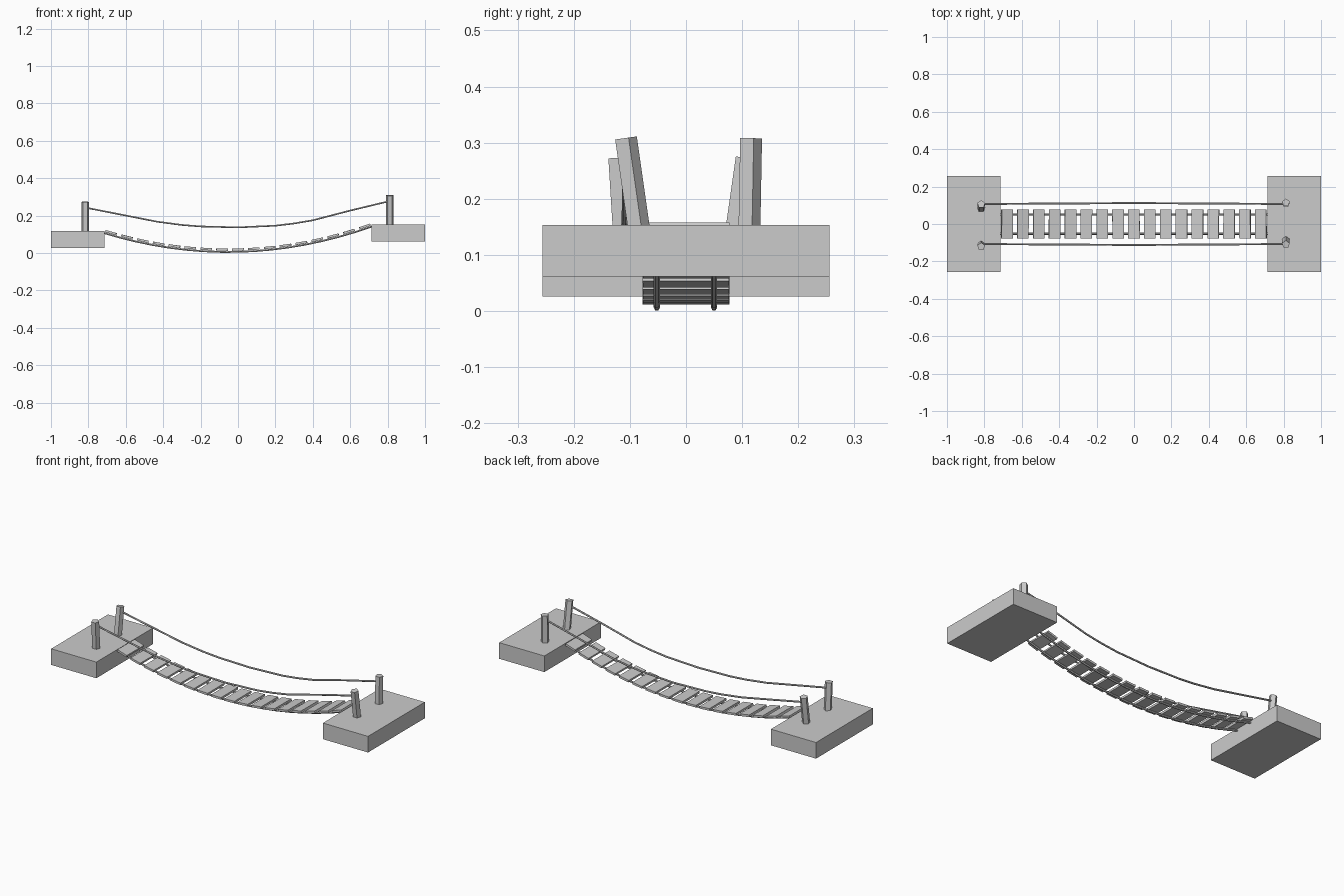
import bpy, math, random
from mathutils import Vector

if "Cube" in bpy.data.objects:
    bpy.data.objects.remove(bpy.data.objects["Cube"])

random.seed(4)


def box(name, loc, size, rot_y=0.0, rot_z=0.0):
    bpy.ops.mesh.primitive_cube_add(size=1, location=loc, rotation=(0, rot_y, rot_z))
    ob = bpy.context.object
    ob.name = name
    ob.scale = size
    return ob


def post(name, base, top, radius=0.0215):
    # five-sided stake leaning from base to top
    base, top = Vector(base), Vector(top)
    axis = top - base
    bpy.ops.mesh.primitive_cylinder_add(vertices=5, radius=radius, depth=axis.length,
                                        location=(base + top) / 2)
    ob = bpy.context.object
    ob.name = name
    ob.rotation_euler = (math.atan2(-axis.y, axis.z), 0, 0)


def rope(name, points, radius):
    # low-poly rope along a polyline
    cu = bpy.data.curves.new(name, 'CURVE')
    cu.dimensions = '3D'
    cu.bevel_depth = radius
    cu.bevel_resolution = 1
    cu.use_fill_caps = True
    sp = cu.splines.new('POLY')
    sp.points.add(len(points) - 1)
    for p, co in zip(sp.points, points):
        p.co = (*co, 1)
    sp.use_smooth = False
    bpy.context.collection.objects.link(bpy.data.objects.new(name, cu))


def deck_z(x):
    # sagging line of the walkway, right end higher
    return 0.0062 + 0.0245 * x + 0.23 * x * x


# anchor platforms
box("left_platform", (-0.8575, 0, 0.072), (0.285, 0.512, 0.092))
box("right_platform", (0.8575, 0, 0.107), (0.285, 0.512, 0.092))

# rope posts: (name, x, y at base, y at top, platform height)
for name, x, y0, y1, z in (
        ("left_front_post", -0.817, -0.111, -0.121, 0.117),
        ("left_back_post", -0.817, 0.083, 0.106, 0.117),
        ("right_front_post", 0.812, -0.086, -0.109, 0.152),
        ("right_back_post", 0.812, 0.111, 0.114, 0.152)):
    post(name, (x, y0, z - 0.005), (x, y1, z + 0.156))

# hand ropes
hand = [(-0.817, 0.243), (-0.43, 0.167), (-0.3, 0.15), (-0.2, 0.142), (0, 0.137),
        (0.2, 0.146), (0.3, 0.158), (0.4, 0.175), (0.6, 0.227), (0.812, 0.278)]
for name, s in (("front_hand_rope", -1), ("back_hand_rope", 1)):
    rope(name, [(x, s * (0.112 - 0.006 * abs(x)), z) for x, z in hand], 0.005)

# deck ropes under the planks
for name, y in (("front_deck_rope", -0.052), ("back_deck_rope", 0.05)):
    rope(name, [(x, y, deck_z(x)) for x in (-0.72 + 1.44 * i / 16 for i in range(17))], 0.0055)

# planks following the sag
for i in range(17):
    x = (i - 8) * 0.0853
    slope = math.atan(0.0245 + 0.46 * x)
    up = 0.0125
    box(f"plank_{i + 1}", (x - up * math.sin(slope), 0, deck_z(x) + up * math.cos(slope)),
        (0.062, 0.154, 0.012), -slope, random.uniform(-0.01, 0.01))
